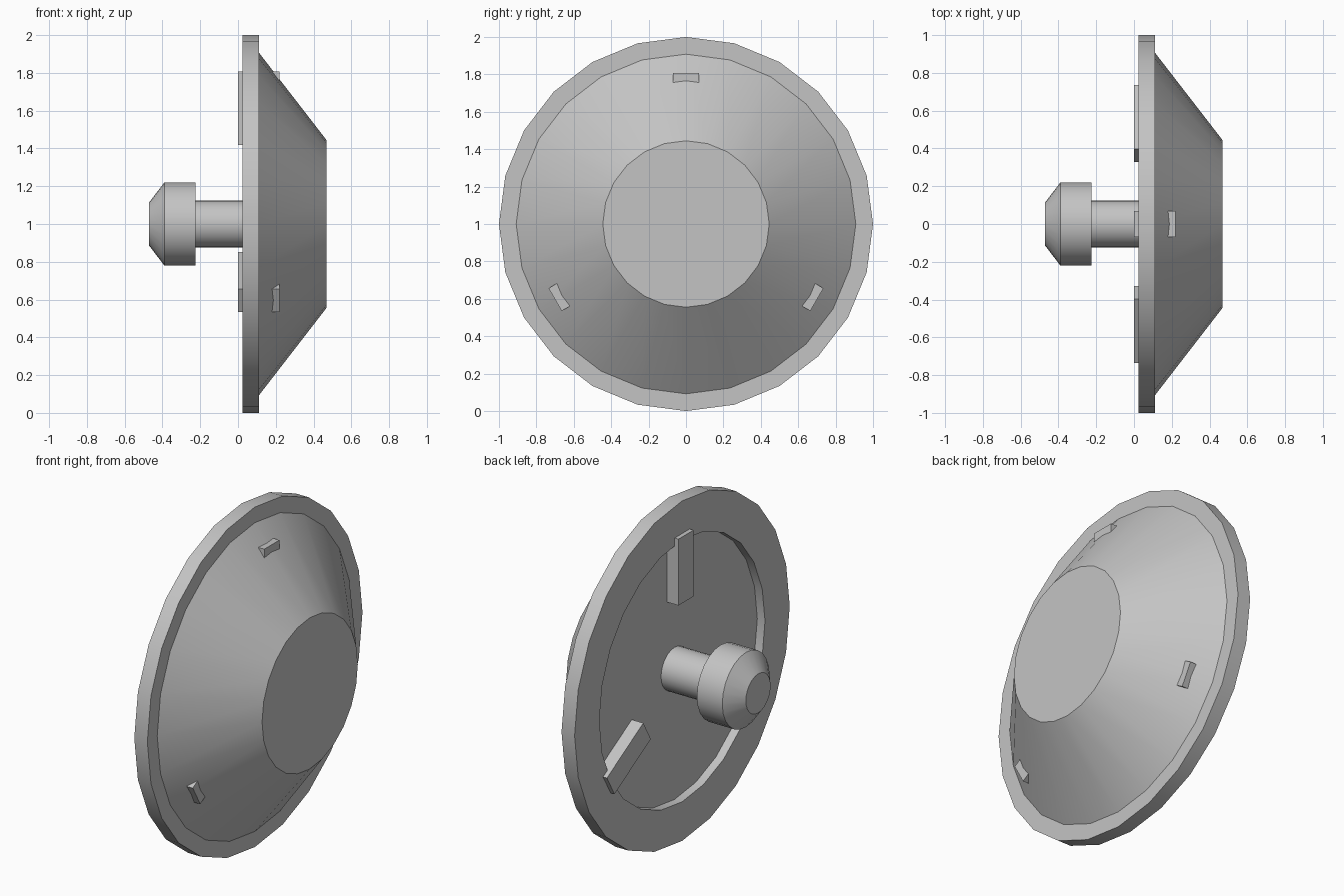
import bpy, bmesh, math
from mathutils import Matrix, Vector

if "Cube" in bpy.data.objects:
    bpy.data.objects.remove(bpy.data.objects["Cube"])

SIDES = 24
CENTRE = Vector((0, 0, 1))

grey = bpy.data.materials.new("plain_grey")
grey.use_nodes = True
colour = (0.55, 0.55, 0.55, 1)
grey.diffuse_color = colour
grey.node_tree.nodes["Principled BSDF"].inputs["Base Color"].default_value = colour


def finish(bm, name, smooth=False):
    bmesh.ops.recalc_face_normals(bm, faces=bm.faces[:])
    mesh = bpy.data.meshes.new(name)
    bm.to_mesh(mesh)
    bm.free()
    mesh.materials.append(grey)
    obj = bpy.data.objects.new(name, mesh)
    bpy.context.collection.objects.link(obj)
    if smooth:
        bpy.ops.object.select_all(action="DESELECT")
        obj.select_set(True)
        bpy.context.view_layer.objects.active = obj
        bpy.ops.object.shade_smooth_by_angle(angle=math.radians(30))
    return obj


def lathe(name, profile):
    """Turn (x, radius) points around the x axis and cap both ends."""
    bm = bmesh.new()
    rings = []
    for x, r in profile:
        ring = []
        for i in range(SIDES):
            a = math.tau * i / SIDES
            ring.append(bm.verts.new(CENTRE + Vector((x, r * math.sin(a), r * math.cos(a)))))
        rings.append(ring)
    for a, b in zip(rings, rings[1:]):
        for i in range(SIDES):
            j = (i + 1) % SIDES
            bm.faces.new((a[i], a[j], b[j], b[i]))
    bm.faces.new(rings[0])
    bm.faces.new(rings[-1])
    return finish(bm, name, smooth=True)


# Dish: recessed back, flat rim, sloping cone and flat front
lathe("dish", [(0.075, 0.77), (0.025, 0.77), (0.025, 1.0), (0.11, 1.0),
               (0.11, 0.908), (0.468, 0.445)])

# Stem and its bevelled knob
lathe("stem", [(0.08, 0.125), (-0.23, 0.125)])
lathe("knob", [(-0.225, 0.22), (-0.39, 0.22), (-0.47, 0.115)])

# Three radial ribs that poke through the cone
for i, place in enumerate(("top", "left", "right")):
    bm = bmesh.new()
    box = Matrix.Translation((0.11, 0, 0.613)) @ Matrix.Diagonal((0.22, 0.14, 0.39, 1))
    turn = Matrix.Translation(CENTRE) @ Matrix.Rotation(math.tau * i / 3, 4, "X")
    bmesh.ops.create_cube(bm, size=1, matrix=turn @ box)
    finish(bm, "rib_" + place)
